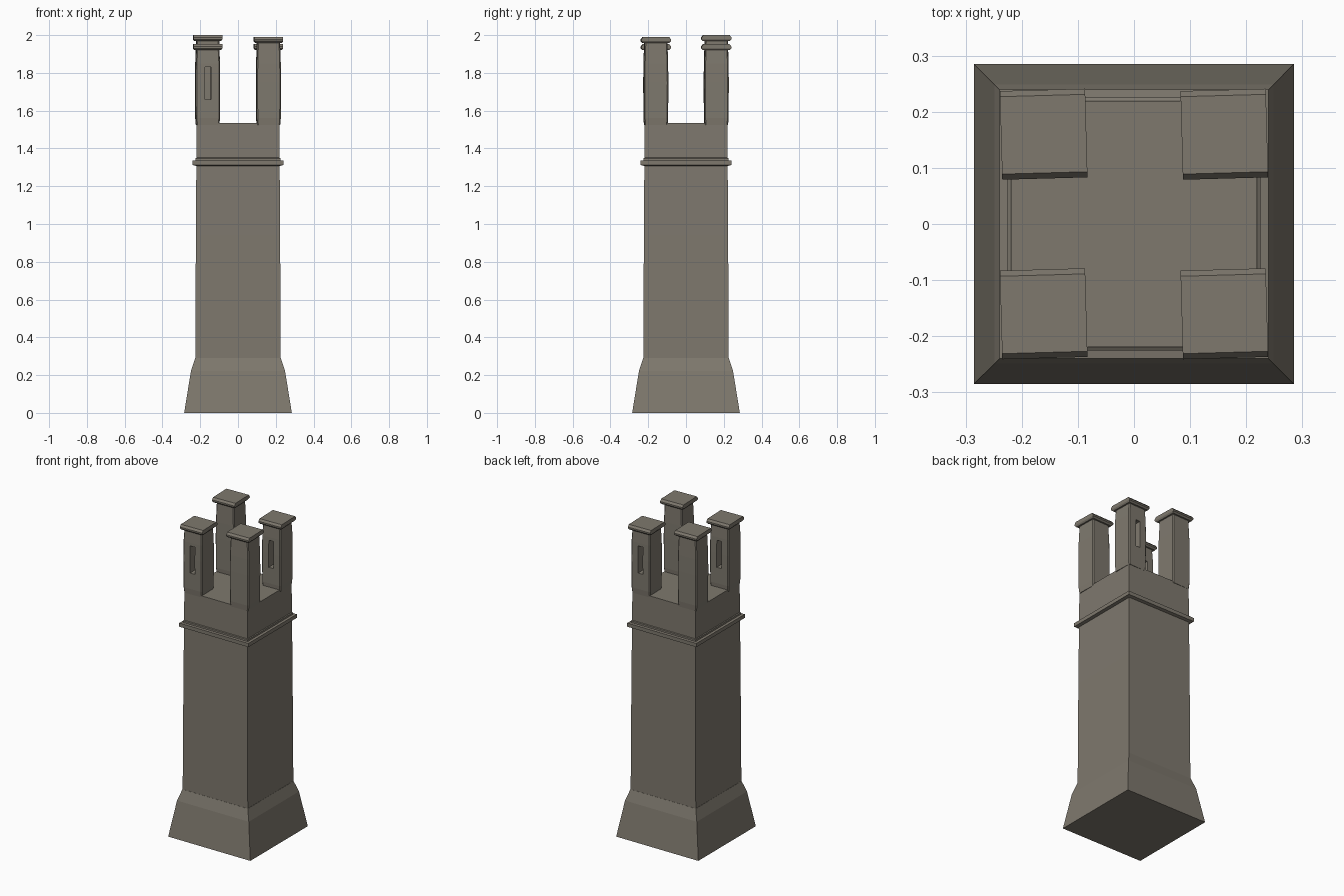
import bpy, bmesh, math
from mathutils import Matrix

if "Cube" in bpy.data.objects:
    bpy.data.objects.remove(bpy.data.objects["Cube"])

stone = bpy.data.materials.new("stone")
stone.diffuse_color = (0.21, 0.19, 0.155, 1)
stone.use_nodes = True
stone.node_tree.nodes["Principled BSDF"].inputs["Base Color"].default_value = stone.diffuse_color


def square_loft(name, rings, loc=(0, 0), turn=0.0, corner=0.0):
    """Stack rectangular rings (half_x, half_y, z), optionally with cut corners."""
    bm = bmesh.new()
    loops = []
    for hx, hy, z in rings:
        if corner:
            c = corner
            pts = [(hx, -hy + c), (hx, hy - c), (hx - c, hy), (-hx + c, hy),
                   (-hx, hy - c), (-hx, -hy + c), (-hx + c, -hy), (hx - c, -hy)]
        else:
            pts = [(hx, -hy), (hx, hy), (-hx, hy), (-hx, -hy)]
        loops.append([bm.verts.new((x, y, z)) for x, y in pts])
    n = len(loops[0])
    for a, b in zip(loops, loops[1:]):
        for i in range(n):
            j = (i + 1) % n
            bm.faces.new((a[i], a[j], b[j], b[i]))
    bm.faces.new(loops[0][::-1])
    bm.faces.new(loops[-1])
    bmesh.ops.recalc_face_normals(bm, faces=bm.faces)
    bm.transform(Matrix.Translation((loc[0], loc[1], 0)) @ Matrix.Rotation(turn, 4, 'Z'))
    me = bpy.data.meshes.new(name)
    bm.to_mesh(me)
    bm.free()
    me.materials.append(stone)
    ob = bpy.data.objects.new(name, me)
    bpy.context.collection.objects.link(ob)
    return ob


def stack(name, profile):
    return square_loft(name, [(h, h, z) for h, z in profile])


# flared plinth, tall shaft, moulded band and parapet
stack("plinth", [(0.285, 0), (0.249, 0.222), (0.227, 0.29)])
stack("shaft", [(0.226, 0.28), (0.223, 0.94), (0.219, 1.535)])
stack("band", [(0.222, 1.308), (0.240, 1.312), (0.240, 1.335), (0.225, 1.337),
               (0.225, 1.348), (0.219, 1.352)])

# four pots: two tall plain ones, two shorter ones with a slot right through
pots = [("back_left", -1, 1, 2.0, False), ("front_right", 1, -1, 1.99, False),
        ("front_left", -1, -1, 1.952, True), ("back_right", 1, 1, 1.952, True)]
turn = math.radians(1.6)
for label, sx, sy, top, slotted in pots:
    loc = (sx * 0.161, sy * 0.160)
    under = top - 0.028
    body = square_loft("pot_" + label, [
        (0.061, 0.061, 1.525), (0.064, 0.064, 1.56), (0.065, 0.065, 1.75),
        (0.064, 0.064, 1.85), (0.060, 0.060, under + 0.005)],
        loc, turn, corner=0.006)
    # cap slab, chamfered on its front and back edges
    square_loft("cap_" + label, [
        (0.070, 0.070, under - 0.003), (0.076, 0.079, under + 0.006),
        (0.076, 0.079, top - 0.013), (0.076, 0.069, top)], loc, turn)
    if slotted:
        cutter = square_loft("slot_cutter_" + label,
                             [(0.016, 0.12, 1.66), (0.016, 0.12, 1.83)], loc, turn)
        cutter.hide_render = True
        cutter.hide_viewport = True
        cut = body.modifiers.new("slot", 'BOOLEAN')
        cut.operation = 'DIFFERENCE'
        cut.solver = 'EXACT'
        cut.object = cutter
